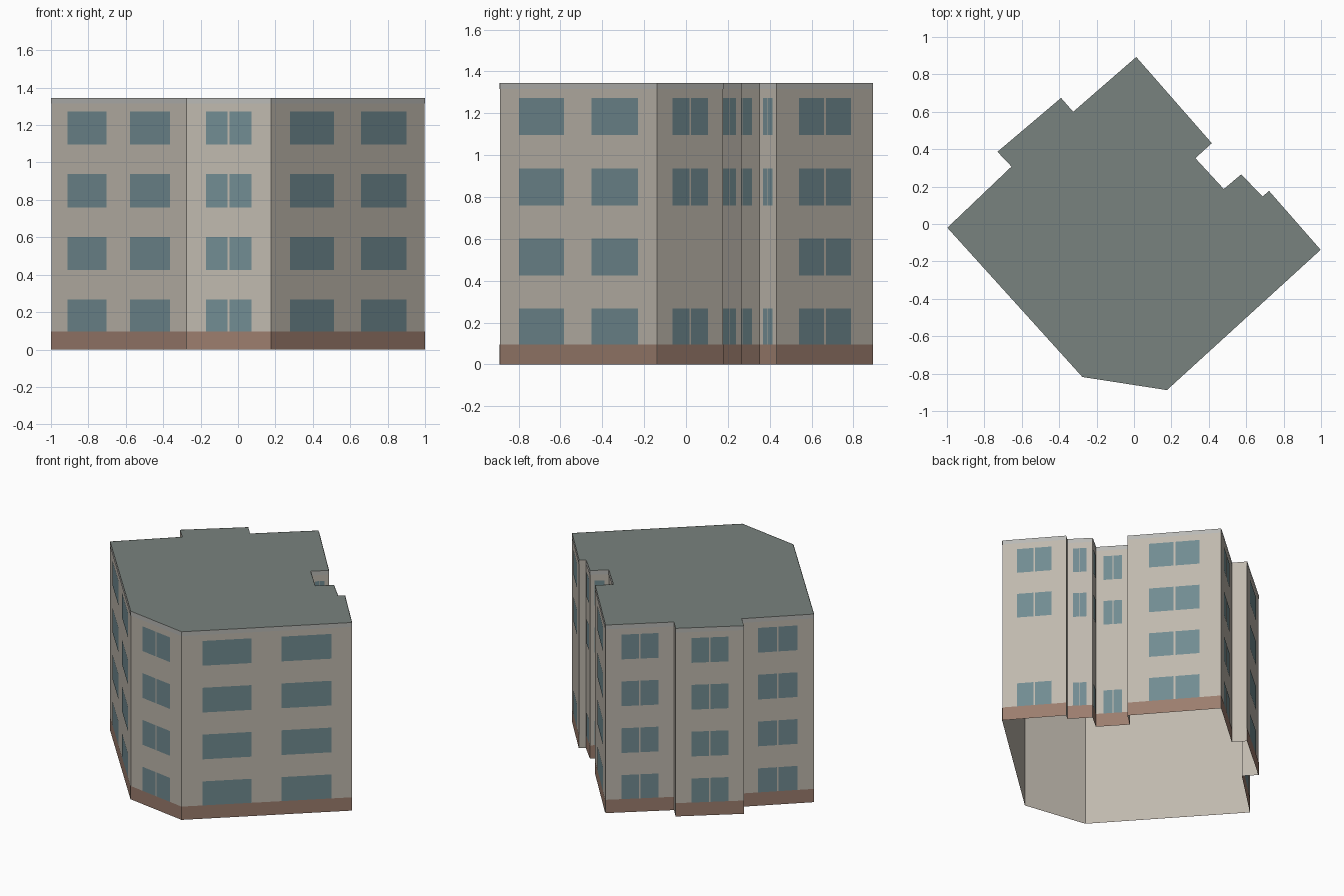
import bpy
from mathutils import Vector

if "Cube" in bpy.data.objects:
    bpy.data.objects.remove(bpy.data.objects["Cube"])

HEIGHT, PLINTH, BAND = 1.345, 0.095, 0.03
FLOOR, WIN_H, WIN_Z = 0.335, 0.177, 0.09
OFFSET = 0.002
PAIR = [(0.23, 0.49), (0.51, 0.77)]
WIDE = [(0.122, 0.41), (0.585, 0.88)]

# Footprint, counter-clockwise from the left corner
FOOT = [(-0.998, -0.02), (-0.276, -0.818), (0.176, -0.888), (0.998, -0.138),
        (0.722, 0.177), (0.688, 0.147), (0.573, 0.265), (0.48, 0.187),
        (0.328, 0.352), (0.416, 0.432), (0.012, 0.893), (-0.325, 0.60),
        (-0.39, 0.674), (-0.73, 0.386), (-0.655, 0.307)]


def material(name, rgb):
    m = bpy.data.materials.new(name)
    m.diffuse_color = (*rgb, 1)
    m.use_nodes = True
    m.node_tree.nodes["Principled BSDF"].inputs["Base Color"].default_value = m.diffuse_color
    return m


def make(name, verts, faces, mat):
    me = bpy.data.meshes.new(name)
    me.from_pydata(verts, [], faces)
    me.materials.append(mat)
    ob = bpy.data.objects.new(name, me)
    bpy.context.collection.objects.link(ob)
    return ob


def panels(name, rects, mat):
    """Thin facing panels; each rect is (wall index, t0, t1, z0, z1)."""
    verts, faces = [], []
    for i, t0, t1, z0, z1 in rects:
        a, b = Vector(FOOT[i]), Vector(FOOT[(i + 1) % n])
        d = b - a
        out = Vector((d.y, -d.x)).normalized() * OFFSET
        p, q = a + d * t0 + out, a + d * t1 + out
        k = len(verts)
        verts += [(*p, z0), (*q, z0), (*q, z1), (*p, z1)]
        faces.append((k, k + 1, k + 2, k + 3))
    return make(name, verts, faces, mat)


n = len(FOOT)
wall_mat = material("wall", (0.52, 0.48, 0.42))
band_mat = material("roof_band", (0.48, 0.48, 0.46))
roof_mat = material("roof", (0.19, 0.225, 0.21))
plinth_mat = material("plinth", (0.33, 0.205, 0.155))
glass_mat = material("glass", (0.165, 0.26, 0.285))

# Outer walls, open underneath
ring = [(x, y, z) for z in (0, HEIGHT) for x, y in FOOT]
make("walls", ring, [(i, (i + 1) % n, n + (i + 1) % n, n + i) for i in range(n)], wall_mat)

# Flat roof
make("roof", [(x, y, HEIGHT) for x, y in FOOT], [tuple(range(n))], roof_mat)

# The shortest returns carry no facing or windows
PLAIN = {4, 11, 13}
faced = [i for i in range(n) if i not in PLAIN]
panels("plinth", [(i, 0, 1, 0, PLINTH) for i in faced], plinth_mat)
panels("roof_band", [(i, 0, 1, HEIGHT - BAND, HEIGHT) for i in faced], band_mat)

# Windows: stepped back-right walls skip the second floor
windows = []
for i in faced:
    spans = WIDE if i in (0, 2) else PAIR
    for level in range(4):
        if level == 1 and i in (3, 5, 6, 7, 8):
            continue
        z = WIN_Z + level * FLOOR
        bottom = max(z, PLINTH)
        windows += [(i, t0, t1, bottom, z + WIN_H) for t0, t1 in spans]
panels("windows", windows, glass_mat)
